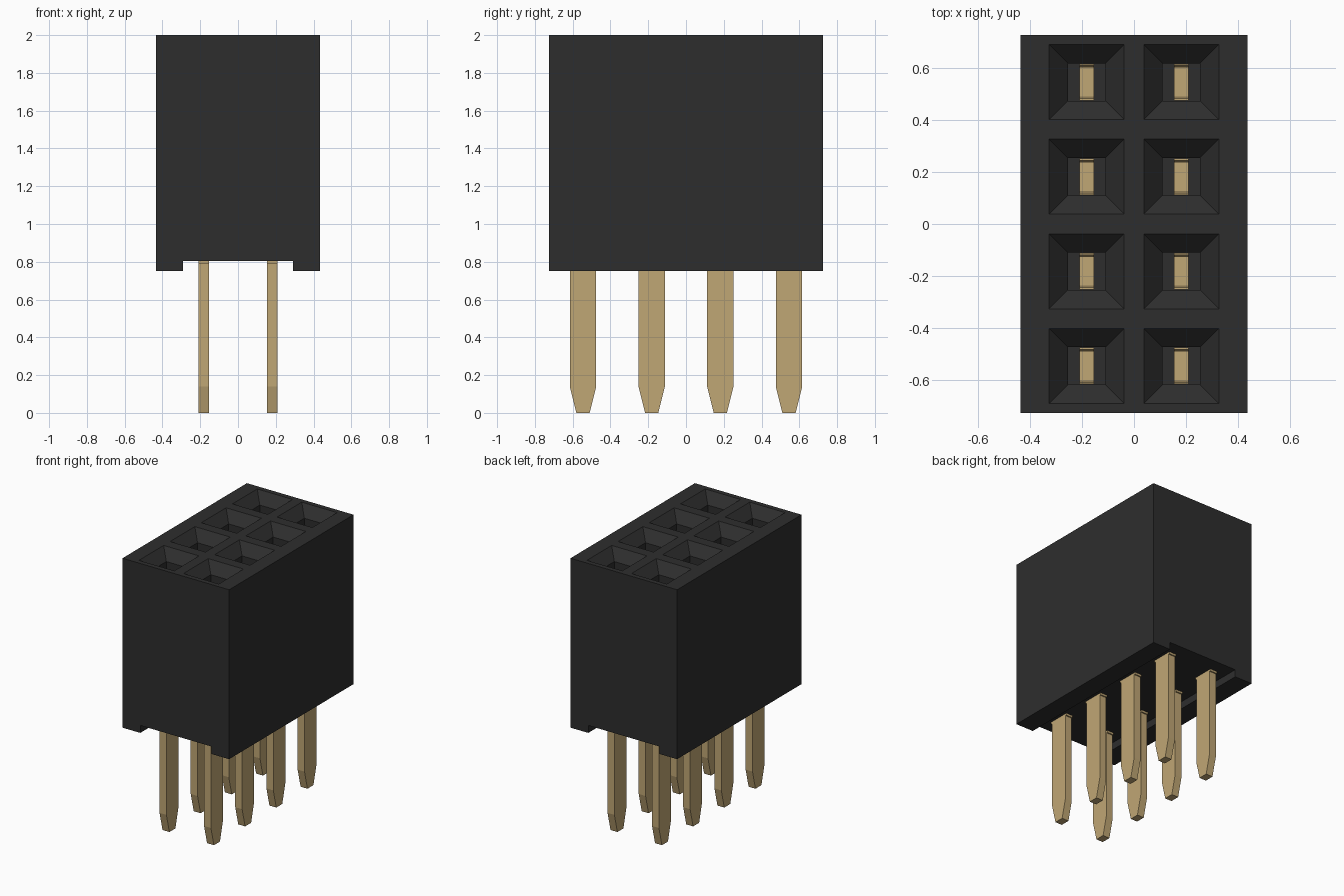
import bpy, bmesh
from mathutils import Vector

cube = bpy.data.objects.get("Cube")
if cube:
    bpy.data.objects.remove(cube, do_unlink=True)

PITCH = 0.3635
COLUMNS = [-PITCH / 2, PITCH / 2]
ROWS = [(i - 1.5) * PITCH for i in range(4)]


def material(name, rgb, roughness):
    m = bpy.data.materials.new(name)
    m.use_nodes = True
    m.diffuse_color = (*rgb, 1)
    bsdf = m.node_tree.nodes["Principled BSDF"]
    bsdf.inputs["Base Color"].default_value = (*rgb, 1)
    bsdf.inputs["Roughness"].default_value = roughness
    return m


def make_object(name, bm, mat):
    bmesh.ops.recalc_face_normals(bm, faces=bm.faces)
    mesh = bpy.data.meshes.new(name)
    bm.to_mesh(mesh)
    bm.free()
    mesh.materials.append(mat)
    obj = bpy.data.objects.new(name, mesh)
    bpy.context.collection.objects.link(obj)
    return obj


def extrude_profile(points, depth):
    """Extrude a closed 3D outline along the given vector, centred on it."""
    bm = bmesh.new()
    depth = Vector(depth)
    face = bm.faces.new([bm.verts.new(Vector(p) - depth / 2) for p in points])
    side = bmesh.ops.extrude_face_region(bm, geom=[face], use_keep_orig=True)
    moved = [v for v in side["geom"] if isinstance(v, bmesh.types.BMVert)]
    bmesh.ops.translate(bm, vec=depth, verts=moved)
    return bm


def mirrored(half):
    return half + [(-a, z) for a, z in reversed(half)]


black = material("black plastic", (0.027, 0.027, 0.027), 0.6)
gold = material("gold plating", (0.53, 0.385, 0.178), 0.4)

# Housing: block with a shallow channel along the underside
outline = mirrored([(0.29, 0.805), (0.29, 0.75), (0.435, 0.75), (0.435, 2.0)])
housing = make_object("housing", extrude_profile([(x, 0, z) for x, z in outline],
                                                 (0, 1.45, 0)), black)

# Socket cutter: stacked square rings form each funnel and its shaft
bm = bmesh.new()
rings = [(0.154, 2.01), (0.072, 1.928), (0.072, 0.9)]
corners = [(-1, -1), (1, -1), (1, 1), (-1, 1)]
for cx in COLUMNS:
    for cy in ROWS:
        loops = [[bm.verts.new((cx + sx * h, cy + sy * h, z)) for sx, sy in corners]
                 for h, z in rings]
        bm.faces.new(loops[0])
        bm.faces.new(loops[-1])
        for a, b in zip(loops, loops[1:]):
            for i in range(4):
                j = (i + 1) % 4
                bm.faces.new((a[i], a[j], b[j], b[i]))
cutter = make_object("socket_cutter", bm, black)
cutter.hide_render = True

cut = housing.modifiers.new("sockets", 'BOOLEAN')
cut.operation = 'DIFFERENCE'
cut.solver = 'EXACT'
cut.object = cutter
bpy.context.view_layer.objects.active = housing
bpy.ops.object.modifier_apply(modifier=cut.name)
bpy.data.objects.remove(cutter, do_unlink=True)

# Pins: tapered tip, small shoulder, forked contact inside the socket
pin_outline = mirrored([(0.035, 0), (0.07, 0.14), (0.07, 0.79), (0.08, 0.79),
                        (0.08, 0.84), (0.07, 0.84), (0.07, 1.7), (0.063, 1.7),
                        (0.055, 1.0)])
pin_mesh = None
for c, cx in enumerate(COLUMNS):
    for r, cy in enumerate(ROWS):
        name = f"{('right', 'left')[c]}_pin_{r + 1}"
        if pin_mesh is None:
            pin = make_object(name, extrude_profile([(0, y, z) for y, z in pin_outline],
                                                    (0.056, 0, 0)), gold)
            pin_mesh = pin.data
        else:
            pin = bpy.data.objects.new(name, pin_mesh)
            bpy.context.collection.objects.link(pin)
        pin.location = (cx, cy, 0)
